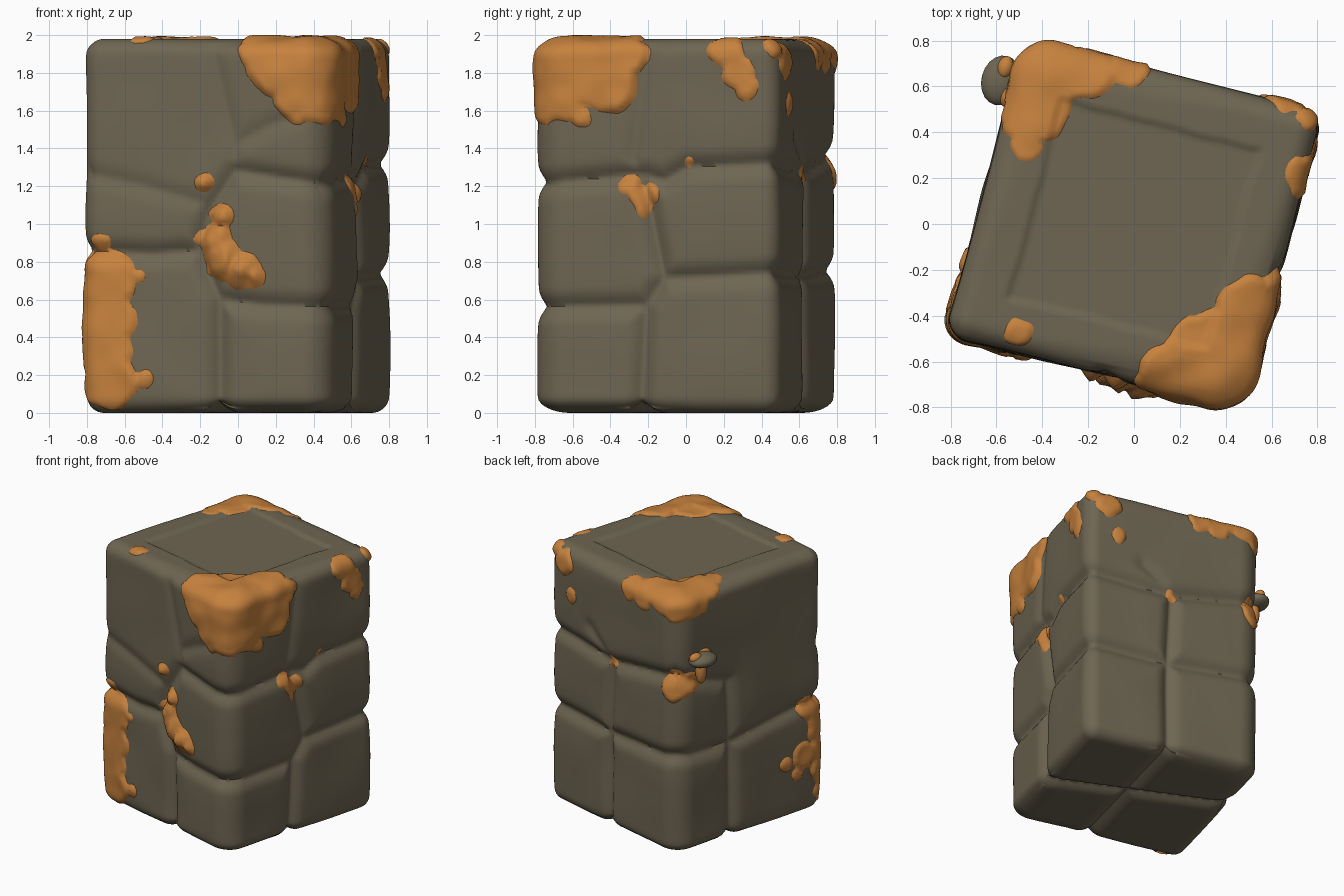
import bpy, bmesh, math
from mathutils import Vector, noise

if "Cube" in bpy.data.objects:
    bpy.data.objects.remove(bpy.data.objects["Cube"])

A, H, RZ = 0.670, 1.98, 0.085                # half width, height, top and bottom rounding
TURN = math.radians(-14.6)
S = 0.68                                     # half face length in seam coordinates


def material(name, rgb):
    m = bpy.data.materials.new(name)
    m.diffuse_color = (*rgb, 1)
    m.use_nodes = True
    m.node_tree.nodes["Principled BSDF"].inputs["Base Color"].default_value = m.diffuse_color
    return m


STONE = material("stone grey brown", (0.156, 0.132, 0.085))
MOSS = material("orange moss", (0.57, 0.222, 0.047))

# Joints between blocks: (distance around the walls from the front centre, height)
JOINTS = [
    [(-.68, .86), (-.3, .84), (-.05, .86), (.07, .6), (.07, 0)],
    [(.07, .6), (.3, .57), (.68, .56), (1.31, .57), (1.28, 0)],
    [(-.05, .86), (.02, 1.08), (.155, 1.28), (.49, 1.23), (.68, 1.21), (1.28, 1.26)],
    [(1.31, .57), (1.41, .71), (1.85, .73), (2.04, .74), (2.67, .72), (3.4, .76), (3.92, .74), (4.76, .86)],
    [(1.41, .71), (1.33, 1.1), (1.28, 1.26)],
    [(1.28, 1.26), (1.41, 1.23), (1.54, 1.3), (2.04, 1.32), (2.7, 1.27), (3.4, 1.38), (3.9, 1.22), (3.92, .74), (3.92, 0)],
    [(2.67, 0), (2.67, .72), (2.7, 1.27)],
]
FAINT = [[(.02, 1.1), (-.34, 1.2), (-.68, 1.27)], [(.155, 1.42), (.35, 1.52), (.5, 1.57)],
         [(2.7, 1.27), (2.47, 1.46)], [(.155, 1.28), (.155, 1.42), (.04, 1.9)],
         [(1.28, 1.26), (1.24, 1.35), (1.32, 1.9)]]
WIDE = .1
SEGS = [(Vector(p), Vector(q), dep) for lines, dep in ((JOINTS, .045), (FAINT, .02))
        for l in lines for p, q in zip(l, l[1:])]


def groove(s, z):
    """Depth of the joint at a wall point: narrow crease plus a broad soft dip."""
    best = 0
    pt = Vector((s, z))
    for p, q, dep in SEGS:
        if z < min(p.y, q.y) - .25 or z > max(p.y, q.y) + .25:
            continue
        e = q - p
        t = min(1, max(0, (pt - p).dot(e) / e.length_squared))
        d = math.hypot((pt - p - e * t).length, .008)
        if d < .25:
            best = max(best, dep * (max(0, 1 - d / WIDE) ** 2 + .25 * (1 - d / .25) ** 2))
    return best


def wall_coord(u, v):
    k = S / A
    if abs(v) >= abs(u):
        return u * k if v < 0 else 4 * S - u * k
    return 2 * S + v * k if u > 0 else 6 * S - v * k


def sstep(x):
    x = min(1, max(0, x))
    return x * x * (3 - 2 * x)


def pillar_mesh():
    """Rounded box with joints pressed in; returns mesh and outward directions."""
    bm = bmesh.new()
    bmesh.ops.create_cube(bm, size=2)
    bmesh.ops.subdivide_edges(bm, edges=bm.edges[:], cuts=87, use_grid_fill=True)
    dirs = {}
    for vert in bm.verts:
        x, y, w = vert.co
        u, v, z = x * A, y * A, (w + 1) / 2 * H
        rc = .17 - .08 * sstep(.5 + x * y)   # left and right corners are tighter
        i = Vector((max(rc - A, min(A - rc, u)), max(rc - A, min(A - rc, v)), max(RZ, min(H - RZ, z))))
        n = Vector(((u - i.x) / rc, (v - i.y) / rc, (z - i.z) / RZ)).normalized()
        p = i + Vector((n.x * rc, n.y * rc, n.z * RZ))
        edge = max(abs(x), abs(y))
        if edge > .9999:                     # walls
            s = wall_coord(u, v)
            p -= n * max(groove(s, z), groove(s - 8 * S, z) if s > 4.5 else 0)
            p += n * (.004 + .01 * noise.noise(p * 2.5)) * min(1, (1 - abs(w)) * 8)
        elif w > 0:                          # sunken square panel on top
            p.z -= .014 * sstep((.46 - max(abs(u), abs(v)) + .015 * noise.noise(p * 6)) / .03)
        else:                                # crossing joints underneath
            d = min(abs(u - .06), abs(v - .04 + u * .18))
            p.z += .045 * max(0, 1 - d / WIDE) ** 2
        vert.co = p
        dirs[vert] = n
    return bm, dirs


def finish(bm, name, mat, angle=60):
    me = bpy.data.meshes.new(name)
    bm.to_mesh(me)
    bm.free()
    me.materials.append(mat)
    ob = bpy.data.objects.new(name, me)
    bpy.context.collection.objects.link(ob)
    ob.rotation_euler.z = TURN
    bpy.ops.object.select_all(action='DESELECT')
    ob.select_set(True)
    bpy.context.view_layer.objects.active = ob
    bpy.ops.object.shade_smooth_by_angle(angle=math.radians(angle))
    return ob


# Moss spots on the walls (around, height, radius), grouped by patch
WALL_SPOTS = {
    "front_corner_moss": [(.68, 1.8, .27), (.42, 1.87, .2), (.27, 1.92, .1), (.5, 1.66, .12), (1.0, 1.85, .24),
                          (1.12, 1.73, .15), (.85, 1.68, .14), (1.22, 1.9, .11), (.96, 1.57, .055)],
    "left_edge_moss": [(-.57, .7, .18), (-.56, .5, .17), (-.57, .32, .17), (-.54, .18, .16), (-.58, .89, .06),
                       (-.38, .72, .035), (-.335, .18, .05), (4.64, .8, .09), (4.7, .6, .09),
                       (4.58, .45, .1), (4.42, .43, .06), (4.52, .33, .05)],
    "crack_moss": [(.08, 1.04, .07), (.04, .92, .1), (.09, .82, .12), (.2, .76, .1), (.27, .73, .07),
                   (-.015, 1.21, .055)],
    "right_side_moss": [(1.76, 1.92, .1), (1.82, 1.8, .09), (1.87, 1.71, .06), (1.22, 1.23, .07),
                        (1.3, 1.15, .08), (1.31, 1.08, .06), (1.55, 1.31, .04)],
    "back_moss": [(2.1, 1.92, .06), (2.2, 1.86, .1), (2.28, 1.63, .06), (2.92, 1.92, .1), (3.05, 1.87, .08),
                  (2.7, 1.26, .05), (3.4, 1.94, .15), (3.6, 1.94, .13), (3.4, 1.3, .12), (3.55, 1.31, .09)],
}
# Moss spots on the top (across, deep, radius)
TOP_SPOTS = {
    "front_corner_moss": [(.5, -.5, .24), (.61, -.25, .17), (.3, -.6, .12)],
    "back_moss": [(-.58, .58, .2), (-.38, .6, .14), (-.27, .64, .07), (-.55, .4, .17), (-.53, .2, .07)],
    "right_side_moss": [(.64, .42, .06)],
    "left_edge_moss": [(-.38, -.58, .06)],
}
THICK = {"front_corner_moss": .024, "crack_moss": .055}


def on_wall(s, z):
    f = int((s + S) // (2 * S)) % 4
    t = (s - f * 2 * S) * A / S
    u, v = [(t, -A), (A, t), (-t, A), (-A, -t)][f]
    k = A - .04 if abs(t) > A - .09 else A   # pull in where the corner is rounded
    return Vector((max(-k, min(k, u)), max(-k, min(k, v)), z))


def moss_patch(name, source, dirs):
    balls = [(on_wall(s, z), r) for s, z, r in WALL_SPOTS[name]]
    balls += [(Vector((u, v, H)), r) for u, v, r in TOP_SPOTS.get(name, [])]
    thick = THICK.get(name, .016)
    lift = {}
    for vert in source.verts:
        p = vert.co
        f = max(r - (p - c).length for c, r in balls)
        if f > -.08:
            f += .025 * noise.noise(p * 10) + .008 * noise.noise(p * 25)
            if p.z > .02:
                top = thick * (1 + .7 * noise.noise(p * 8 + Vector((5, 0, 0))))
                top *= 1 - .3 * max(0, dirs[vert].z)
                lift[vert] = max(-.02, min(top, f * .8))
    bm = bmesh.new()
    made = {}
    for face in source.faces:
        if all(v in lift for v in face.verts) and any(lift[v] > 0 for v in face.verts):
            ring = []
            for v in face.verts:
                if v not in made:
                    q = v.co + dirs[v] * lift[v]
                    q.z = min(q.z, 2.0)
                    made[v] = bm.verts.new(q)
                ring.append(made[v])
            bm.faces.new(ring)
    finish(bm, name, MOSS)


# Moss shells, then the stone pillar itself
bm, dirs = pillar_mesh()
for patch in WALL_SPOTS:
    moss_patch(patch, bm, dirs)
finish(bm, "stone_pillar", STONE)


# Small mushroom growing from the back left corner
def blob(name, loc, radii, mat):
    b = bmesh.new()
    bmesh.ops.create_uvsphere(b, u_segments=20, v_segments=12, radius=1)
    for v in b.verts:
        v.co = Vector(loc) + Vector((v.co.x * radii[0], v.co.y * radii[1], v.co.z * radii[2]))
    finish(b, name, mat)


blob("mushroom_stem", (-.7, .46, 1.4), (.04, .04, .1), MOSS)
blob("mushroom_cap", (-.72, .46, 1.49), (.085, .11, .05), STONE)
blob("mushroom_spot", (-.715, .52, 1.52), (.035, .05, .035), MOSS)
blob("mushroom_side_spot", (-.67, .41, 1.5), (.045, .06, .042), MOSS)
